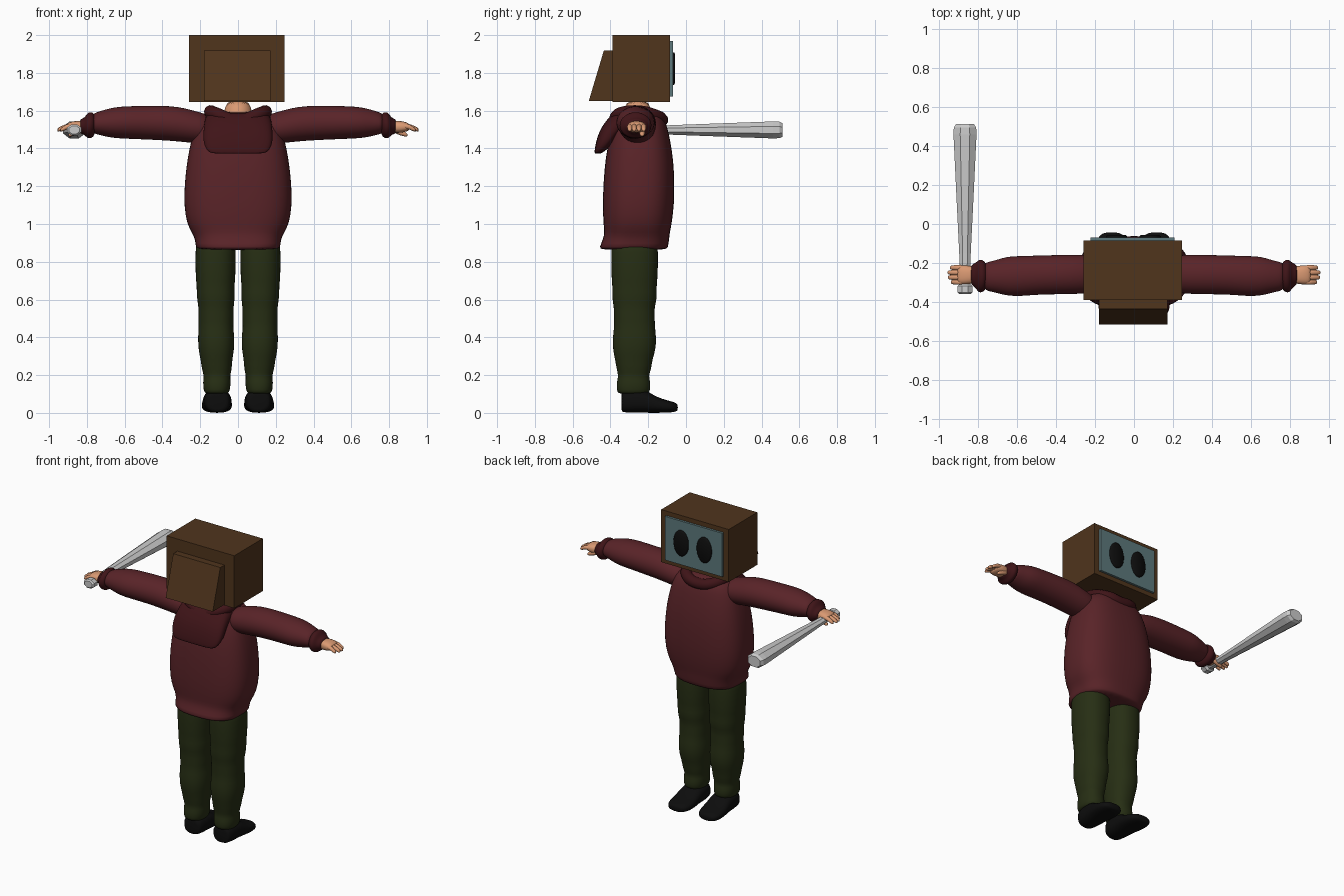
import bpy, bmesh, math


def material(name, rgb):
    m = bpy.data.materials.new(name)
    m.diffuse_color = (*rgb, 1)
    return m


BROWN = material("brown_casing", (0.08, 0.035, 0.012))
GLASS = material("screen_glass", (0.11, 0.19, 0.20))
BLACK = material("black", (0.004, 0.004, 0.004))
SKIN = material("skin", (0.70, 0.32, 0.17))
RED = material("red_cloth", (0.10, 0.017, 0.021))
DARK_RED = material("dark_red_cloth", (0.05, 0.007, 0.009))
GREEN = material("green_cloth", (0.020, 0.028, 0.007))


def finish(name, bm, mat, smooth):
    bmesh.ops.recalc_face_normals(bm, faces=bm.faces[:])
    me = bpy.data.meshes.new(name)
    bm.to_mesh(me)
    bm.free()
    ob = bpy.data.objects.new(name, me)
    bpy.context.collection.objects.link(ob)
    if mat:
        me.materials.append(mat)
    me.polygons.foreach_set("use_smooth", [smooth] * len(me.polygons))
    return ob


def loft(name, axis, rows, mat=None, n=20, power=2.0, side=1, subdiv=1, smooth=True):
    """Rows are (position on axis, low a, high a, low b, high b); side=-1 mirrors x."""
    bm = bmesh.new()
    rings = []
    for t, a0, a1, b0, b1 in rows:
        ring = []
        for i in range(n):
            ang = 2 * math.pi * (i + 0.5) / n
            c, s = math.cos(ang), math.sin(ang)
            a = (a0 + a1) / 2 + (a1 - a0) / 2 * math.copysign(abs(c) ** (2 / power), c)
            b = (b0 + b1) / 2 + (b1 - b0) / 2 * math.copysign(abs(s) ** (2 / power), s)
            x, y, z = {"x": (t, a, b), "y": (a, t, b), "z": (a, b, t)}[axis]
            ring.append(bm.verts.new((x * side, y, z)))
        rings.append(ring)
    for r, q in zip(rings, rings[1:]):
        for i in range(n):
            j = (i + 1) % n
            bm.faces.new((r[i], r[j], q[j], q[i]))
    bm.faces.new(rings[0])
    bm.faces.new(rings[-1])
    ob = finish(name, bm, mat, smooth)
    if subdiv:
        mod = ob.modifiers.new("smooth", "SUBSURF")
        mod.levels = mod.render_levels = subdiv
    return ob


def prism(name, x0, x1, profile, mat):
    """Extrude a (y, z) outline along x."""
    bm = bmesh.new()
    ends = [[bm.verts.new((x, y, z)) for y, z in profile] for x in (x0, x1)]
    n = len(profile)
    for i in range(n):
        j = (i + 1) % n
        bm.faces.new((ends[0][i], ends[0][j], ends[1][j], ends[1][i]))
    bm.faces.new(ends[0])
    bm.faces.new(ends[1])
    return finish(name, bm, mat, False)


def box(name, x0, x1, y0, y1, z0, z1, mat):
    return prism(name, x0, x1, [(y0, z0), (y1, z0), (y1, z1), (y0, z1)], mat)


# Television head: casing, sloped rear housing, screen and oval eyes
box("head_casing", -0.26, 0.245, -0.39, -0.085, 1.645, 2.0, BROWN)
prism("head_rear_housing", -0.18, 0.172,
      [(-0.38, 1.65), (-0.515, 1.65), (-0.435, 1.918), (-0.38, 1.918)], BROWN)
box("screen", -0.222, 0.207, -0.10, -0.07, 1.675, 1.97, GLASS)
for cx in (-0.09, 0.083):
    loft("eye", "y", [(y, cx - 0.055 * k, cx + 0.055 * k, 1.823 - 0.087 * k, 1.823 + 0.087 * k)
                      for y, k in ((-0.08, 1), (-0.063, 1), (-0.057, 0.88))],
         BLACK, n=24, subdiv=0)

# Neck
loft("neck", "z", [(1.50, -0.09, 0.09, -0.35, -0.17), (1.57, -0.075, 0.075, -0.335, -0.185),
                   (1.66, -0.07, 0.07, -0.325, -0.185)], SKIN)

# Hoodie body
body = [(0.862, 0.215, -0.455, -0.10), (0.875, 0.225, -0.46, -0.095), (0.92, 0.228, -0.44, -0.088),
        (0.955, 0.245, -0.432, -0.085), (1.00, 0.272, -0.438, -0.075), (1.10, 0.288, -0.442, -0.062),
        (1.22, 0.284, -0.438, -0.06), (1.34, 0.270, -0.428, -0.066), (1.44, 0.250, -0.41, -0.082),
        (1.52, 0.225, -0.385, -0.10), (1.57, 0.19, -0.36, -0.12), (1.60, 0.13, -0.33, -0.155)]
loft("hoodie_body", "z", [(z, -w, w, y0, y1) for z, w, y0, y1 in body], RED, n=28, power=2.7)

# Hood hanging down the back
hood = [(1.372, 0.13, -0.482, -0.455), (1.378, 0.155, -0.485, -0.44), (1.41, 0.18, -0.482, -0.40),
        (1.46, 0.186, -0.47, -0.36), (1.51, 0.182, -0.45, -0.32), (1.55, 0.178, -0.42, -0.25),
        (1.585, 0.165, -0.39, -0.22), (1.59, 0.12, -0.36, -0.24)]
loft("hood", "z", [(z, -w, w, y0, y1) for z, w, y0, y1 in hood], DARK_RED, n=24, power=3)

# Hood rim around the neck
cu = bpy.data.curves.new("hood_rim", "CURVE")
cu.dimensions = "3D"
cu.bevel_depth = 0.036
cu.bevel_resolution = 3
cu.resolution_u = 6
rim = [(0, -0.37, 1.545), (0.12, -0.345, 1.583), (0.143, -0.25, 1.593), (0.10, -0.155, 1.568),
       (0, -0.13, 1.55), (-0.10, -0.155, 1.568), (-0.143, -0.25, 1.593), (-0.12, -0.345, 1.583)]
sp = cu.splines.new("BEZIER")
sp.bezier_points.add(len(rim) - 1)
sp.use_cyclic_u = True
for p, co in zip(sp.bezier_points, rim):
    p.co = co
    p.handle_left_type = p.handle_right_type = "AUTO"
cu.materials.append(DARK_RED)
bpy.context.collection.objects.link(bpy.data.objects.new("hood_rim", cu))

# Row tables for the mirrored limbs
sleeve = [(0.14, -0.34, -0.17, 1.43, 1.58), (0.21, -0.352, -0.16, 1.425, 1.593),
          (0.28, -0.36, -0.157, 1.432, 1.615), (0.36, -0.362, -0.157, 1.44, 1.627),
          (0.48, -0.362, -0.16, 1.446, 1.627), (0.58, -0.372, -0.163, 1.45, 1.625),
          (0.65, -0.37, -0.165, 1.453, 1.62), (0.70, -0.355, -0.182, 1.462, 1.608),
          (0.75, -0.345, -0.195, 1.475, 1.592), (0.775, -0.335, -0.20, 1.48, 1.58)]
cuff = [(0.755, -0.32, -0.21, 1.485, 1.57), (0.765, -0.345, -0.19, 1.458, 1.592),
        (0.79, -0.356, -0.178, 1.45, 1.595), (0.803, -0.345, -0.19, 1.46, 1.578),
        (0.815, -0.325, -0.20, 1.473, 1.562), (0.835, -0.315, -0.208, 1.478, 1.555),
        (0.836, -0.29, -0.235, 1.49, 1.545)]
palm = [(0.78, -0.30, -0.222, 1.485, 1.542), (0.83, -0.306, -0.217, 1.482, 1.546),
        (0.865, -0.312, -0.21, 1.482, 1.546), (0.895, -0.31, -0.212, 1.49, 1.538),
        (0.908, -0.30, -0.225, 1.497, 1.53)]
pants = [(0.95, 0.015, 0.22, -0.395, -0.15), (0.86, 0.01, 0.227, -0.397, -0.147),
         (0.72, 0.012, 0.226, -0.397, -0.147), (0.67, 0.019, 0.219, -0.39, -0.156),
         (0.61, 0.014, 0.220, -0.394, -0.15), (0.56, 0.024, 0.209, -0.382, -0.167),
         (0.51, 0.020, 0.212, -0.384, -0.163), (0.46, 0.026, 0.208, -0.38, -0.165),
         (0.40, 0.017, 0.214, -0.39, -0.155), (0.33, 0.02, 0.21, -0.388, -0.16),
         (0.28, 0.03, 0.198, -0.376, -0.178), (0.23, 0.032, 0.192, -0.368, -0.183),
         (0.195, 0.042, 0.18, -0.358, -0.198), (0.165, 0.037, 0.187, -0.368, -0.187),
         (0.12, 0.042, 0.183, -0.368, -0.188), (0.103, 0.05, 0.175, -0.36, -0.198),
         (0.101, 0.07, 0.155, -0.33, -0.23)]
shoe = [(-0.342, 0.06, 0.158, 0.01, 0.105), (-0.337, 0.046, 0.172, 0.003, 0.118),
        (-0.29, 0.036, 0.182, 0.0, 0.125), (-0.215, 0.034, 0.186, 0.0, 0.125),
        (-0.18, 0.032, 0.19, 0.0, 0.098), (-0.13, 0.030, 0.194, 0.0, 0.075),
        (-0.08, 0.038, 0.19, 0.002, 0.062), (-0.052, 0.058, 0.172, 0.006, 0.053),
        (-0.043, 0.085, 0.145, 0.015, 0.042)]

for side, tag in ((1, "left"), (-1, "right")):
    # Sleeves and cuffs
    loft(tag + "_sleeve", "x", sleeve, RED, side=side)
    loft(tag + "_sleeve_cuff", "x", cuff, DARK_RED, side=side)
    # Hands with relaxed fingers and a tucked thumb
    loft(tag + "_palm", "x", palm, SKIN, n=16, power=2.5, side=side)
    for y, tip in ((-0.224, 0.945), (-0.249, 0.957), (-0.274, 0.955), (-0.298, 0.94)):
        path = [(0.87, 1.518, 0.014), (0.905, 1.517, 0.0155), (tip - 0.02, 1.506, 0.014),
                (tip - 0.004, 1.499, 0.011), (tip, 1.497, 0.005)]
        loft(tag + "_finger", "x", [(x, y - r, y + r, z - r, z + r) for x, z, r in path],
             SKIN, n=8, side=side)
    thumb = [(0.82, 1.50, 0.014), (0.845, 1.49, 0.018), (0.875, 1.479, 0.016),
             (0.893, 1.472, 0.011), (0.897, 1.471, 0.005)]
    loft(tag + "_thumb", "x", [(x, -0.232 - r, -0.232 + r, z - r, z + r) for x, z, r in thumb],
         SKIN, n=8, side=side)
    # Trouser legs and shoes
    loft(tag + "_trouser_leg", "z", pants, GREEN, power=2.3, side=side)
    loft(tag + "_shoe", "y", shoe, BLACK, power=2.5, side=side)

# Faceted bat held in the right hand
bat = [(-0.36, 0.030), (-0.352, 0.041), (-0.318, 0.041), (-0.305, 0.027), (-0.15, 0.032),
       (0.15, 0.048), (0.46, 0.064), (0.495, 0.062), (0.512, 0.050)]
loft("bat", "y", [(y, -0.867 - r, -0.867 + r, 1.498 - r * 0.76, 1.498 + r * 0.76) for y, r in bat],
     n=8, subdiv=0, smooth=False)
